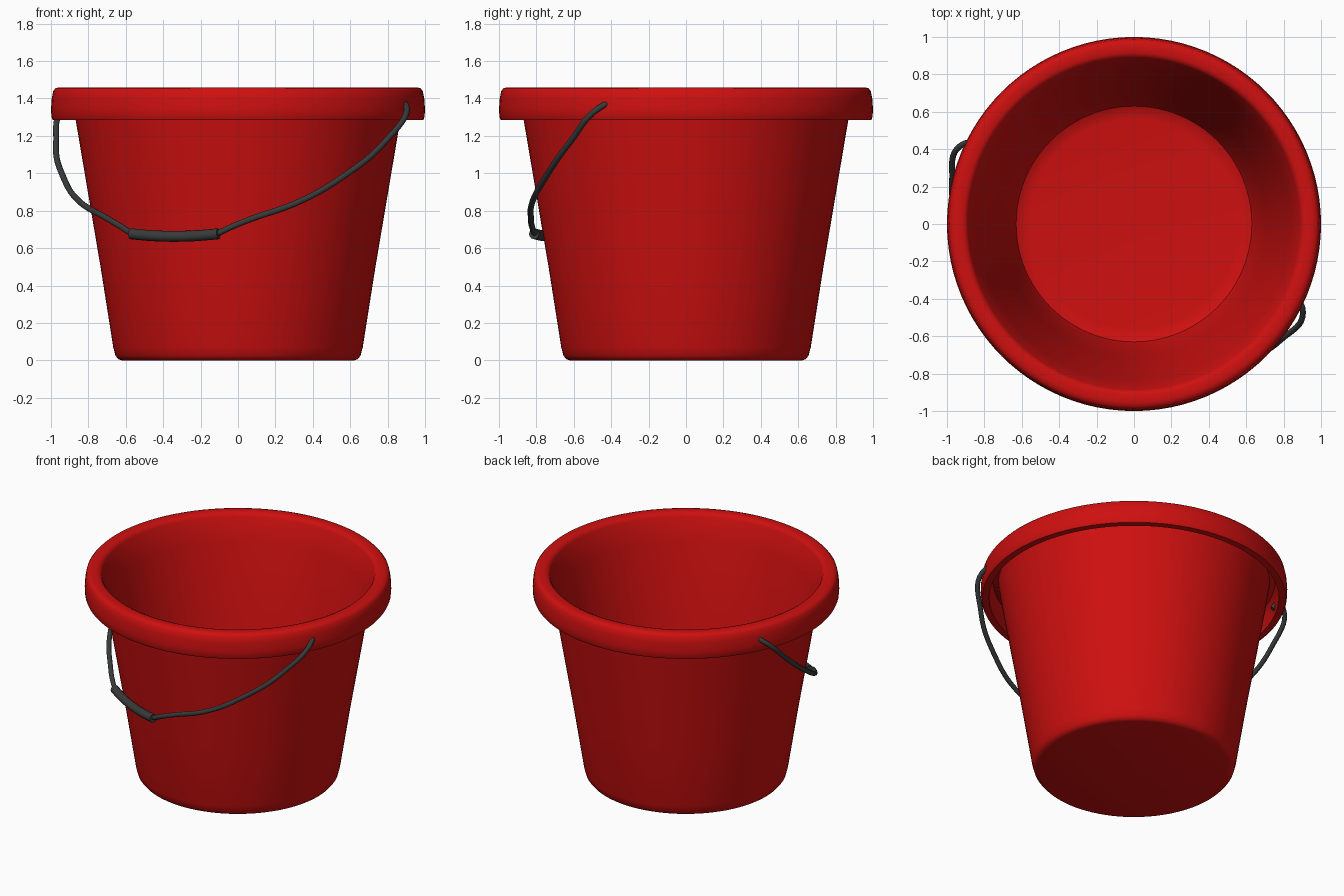
import bpy, bmesh, math
from mathutils import Vector

if "Cube" in bpy.data.objects:
    bpy.data.objects.remove(bpy.data.objects["Cube"], do_unlink=True)


def material(name, color):
    mat = bpy.data.materials.new(name)
    mat.use_nodes = True
    mat.diffuse_color = color
    bsdf = mat.node_tree.nodes["Principled BSDF"]
    bsdf.inputs["Base Color"].default_value = color
    return mat


red = material("bucket red", (0.62, 0.005, 0.005, 1))
charcoal = material("charcoal", (0.04, 0.042, 0.042, 1))


def lathe(name, profile, mat, segments=96):
    """Spin an (r, z) profile around the z axis; points on the axis close the ends."""
    bm = bmesh.new()
    verts = [bm.verts.new((r, 0, z)) for r, z in profile]
    edges = [bm.edges.new(pair) for pair in zip(verts, verts[1:])]
    bmesh.ops.spin(bm, geom=verts + edges, cent=(0, 0, 0), axis=(0, 0, 1),
                   angle=2 * math.pi, steps=segments, use_merge=False)
    bmesh.ops.remove_doubles(bm, verts=bm.verts, dist=0.0005)
    bmesh.ops.recalc_face_normals(bm, faces=bm.faces)
    mesh = bpy.data.meshes.new(name)
    bm.to_mesh(mesh)
    bm.free()
    mesh.materials.append(mat)
    obj = bpy.data.objects.new(name, mesh)
    bpy.context.collection.objects.link(obj)
    finish(obj)
    return obj


def finish(obj):
    bpy.ops.object.select_all(action='DESELECT')
    obj.select_set(True)
    bpy.context.view_layer.objects.active = obj
    bpy.ops.object.shade_smooth_by_angle(angle=math.radians(40))


def tube(name, points, radius, mat):
    """Round rod through the points, turned into a mesh with capped ends."""
    curve = bpy.data.curves.new(name, 'CURVE')
    curve.dimensions = '3D'
    curve.bevel_depth = radius
    curve.bevel_resolution = 4
    curve.resolution_u = 10
    curve.use_fill_caps = True
    spline = curve.splines.new('BEZIER')
    spline.bezier_points.add(len(points) - 1)
    for bp, co in zip(spline.bezier_points, points):
        bp.co = co
        bp.handle_left_type = bp.handle_right_type = 'AUTO'
    curve.materials.append(mat)
    obj = bpy.data.objects.new(name, curve)
    bpy.context.collection.objects.link(obj)
    bpy.ops.object.select_all(action='DESELECT')
    obj.select_set(True)
    bpy.context.view_layer.objects.active = obj
    bpy.ops.object.convert(target='MESH')
    finish(bpy.context.view_layer.objects.active)


# Bucket: base, tapered wall, hollow folded-over rim, inner wall and floor
lathe("bucket", [
    (0, 0), (0.62, 0), (0.64, 0.006), (0.655, 0.025), (0.667, 0.07), (0.735, 0.5),
    (0.867, 1.28), (0.885, 1.4), (0.92, 1.415), (0.94, 1.39), (0.945, 1.285),
    (0.99, 1.285), (0.997, 1.3), (1.0, 1.34), (0.996, 1.4), (0.988, 1.44),
    (0.975, 1.455), (0.955, 1.46), (0.915, 1.46), (0.897, 1.452), (0.887, 1.435),
    (0.84, 1.28), (0.71, 0.5), (0.645, 0.1), (0.63, 0.06), (0.6, 0.045), (0.56, 0.04),
    (0, 0.04)], red)

# Handle frame: u runs between the pivots, v swings out towards the front
u_axis = Vector((0.9, -0.436, 0))
v_axis = Vector((-0.436, -0.9, 0))


def place(u, v, z):
    return u_axis * u + v_axis * v + Vector((0, 0, z))


# Half of the bail, from the hook inside the rim to the grip
half = [(0.93, -0.01, 1.33), (0.95, -0.012, 1.365), (1.005, 0.01, 1.36),
        (0.975, 0.218, 1.165), (0.816, 0.446, 0.968), (0.655, 0.594, 0.85),
        (0.41, 0.722, 0.75), (0.33, 0.755, 0.715), (0.25, 0.775, 0.68)]
bail = [place(*p) for p in half] + [place(0, 0.79, 0.665)]
bail += [place(-u, v, z) for u, v, z in reversed(half)]
tube("bail_wire", bail, 0.016, charcoal)

# Grip sleeve, sagging slightly in the middle
grip = [place(u, 0.79 - 0.2 * u * u, 0.663 + 0.2 * u * u)
        for u in (-0.26, -0.13, 0, 0.13, 0.26)]
tube("grip", grip, 0.029, charcoal)
